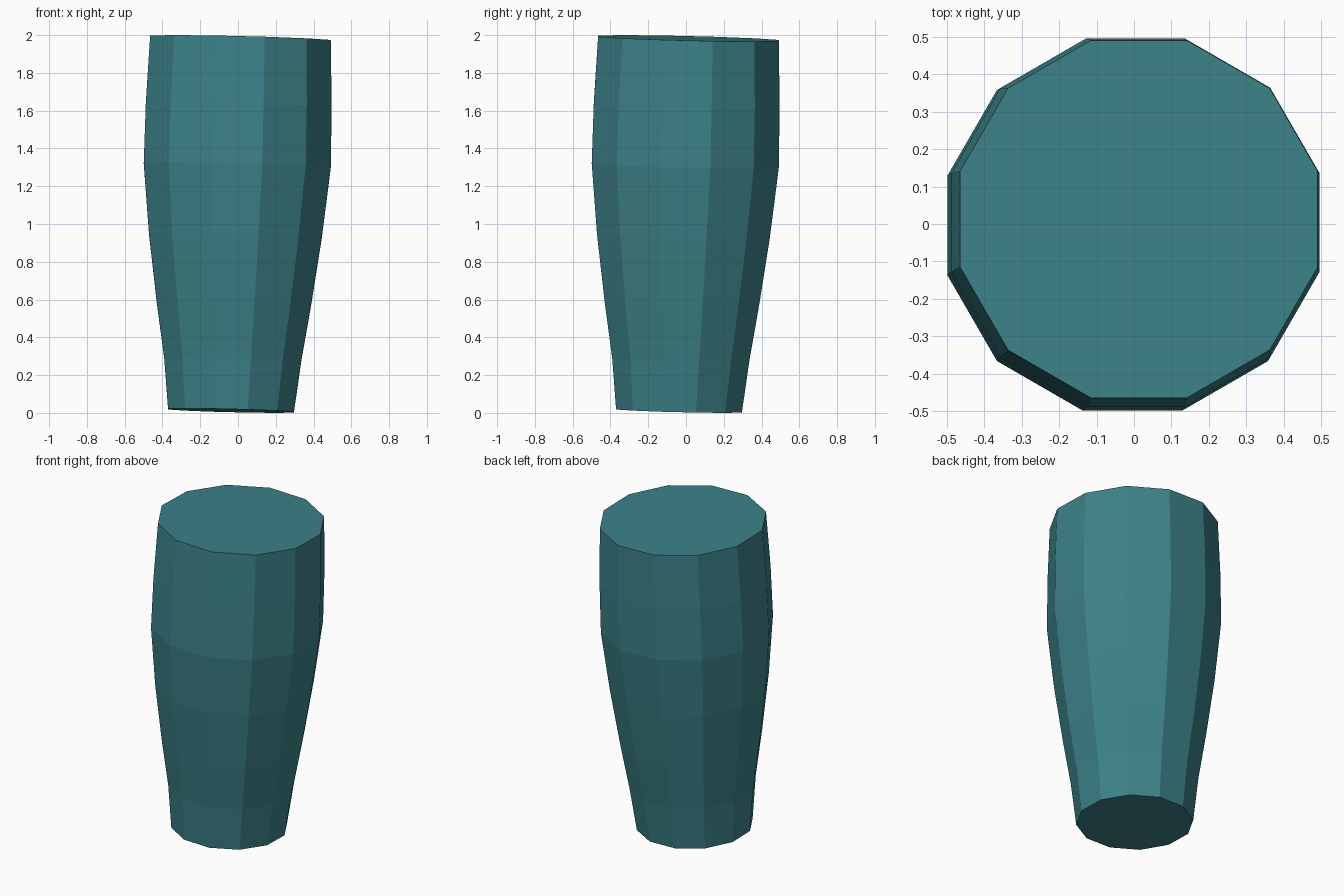
import bpy, bmesh, math

if "Cube" in bpy.data.objects:
    bpy.data.objects.remove(bpy.data.objects["Cube"])

# Ring stations along the body: centre height, centre offset (same in x and y), half width across flats
RINGS = [
    (0.012, -0.037, 0.333),
    (0.285, -0.028, 0.363),
    (0.575, -0.022, 0.408),
    (0.935, -0.014, 0.457),
    (1.310, -0.004, 0.495),
    (1.630, 0.004, 0.492),
    (1.983, 0.013, 0.478),
]
SIDES = 12
TILT = 0.0245  # every ring leans down toward the back right

teal = bpy.data.materials.new("teal")
teal.diffuse_color = (0.045, 0.222, 0.247, 1.0)
teal.use_nodes = True
teal.node_tree.nodes["Principled BSDF"].inputs["Base Color"].default_value = teal.diffuse_color

bm = bmesh.new()


def add_ring(z, offset, half_width):
    radius = half_width / math.cos(math.pi / SIDES)
    ring = []
    for i in range(SIDES):
        a = (i + 0.5) * 2 * math.pi / SIDES
        dx, dy = radius * math.cos(a), radius * math.sin(a)
        ring.append(bm.verts.new((offset + dx, offset + dy, z - TILT * (dx + dy))))
    return ring


# Faceted tapering body
loops = [add_ring(*r) for r in RINGS]
for lower, upper in zip(loops, loops[1:]):
    for i in range(SIDES):
        j = (i + 1) % SIDES
        bm.faces.new((lower[i], lower[j], upper[j], upper[i]))

# Flat end caps
bm.faces.new(loops[0][::-1])
bm.faces.new(loops[-1])
bmesh.ops.recalc_face_normals(bm, faces=bm.faces)

mesh = bpy.data.meshes.new("tapered_body")
bm.to_mesh(mesh)
bm.free()
mesh.materials.append(teal)
body = bpy.data.objects.new("tapered_body", mesh)
bpy.context.collection.objects.link(body)
